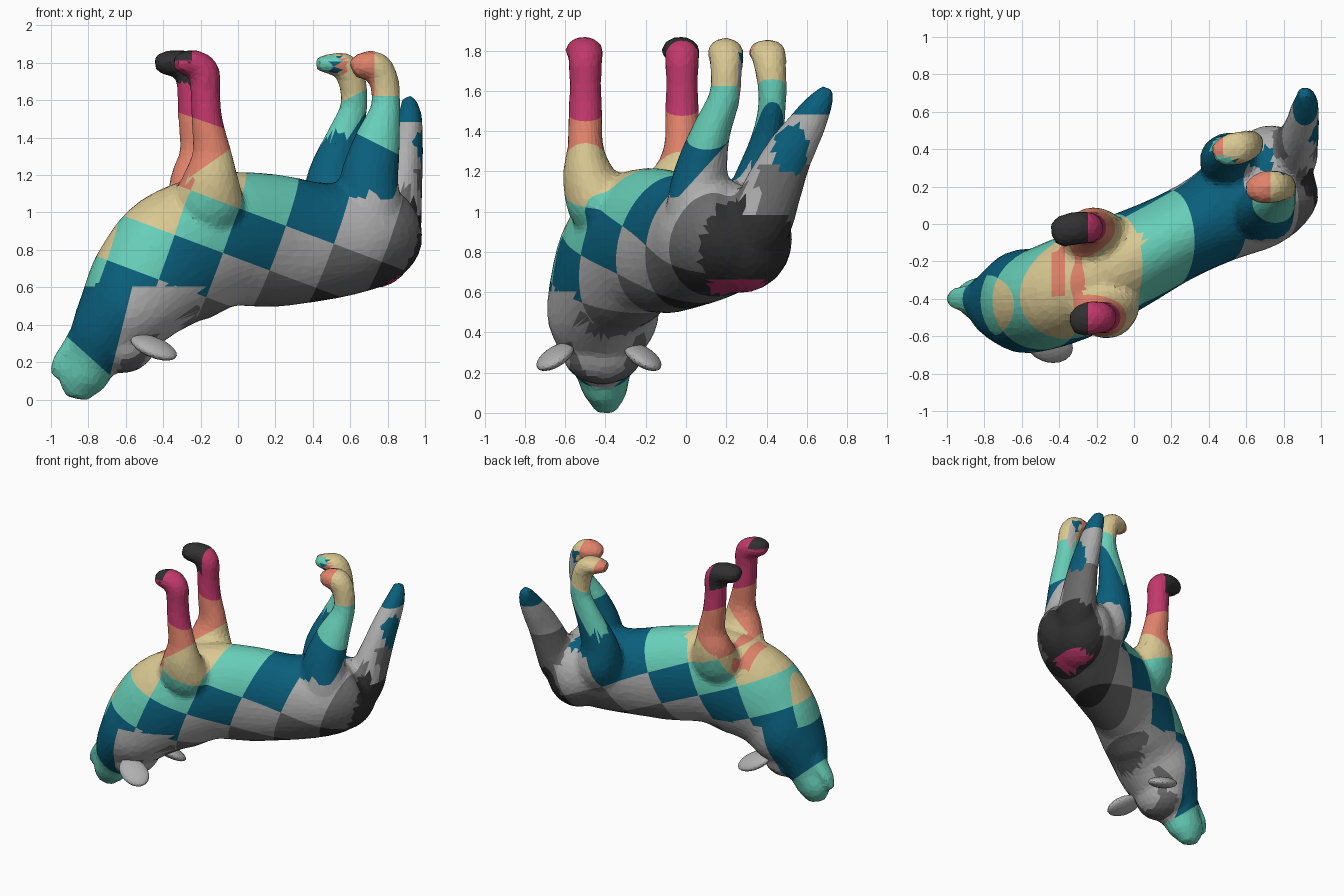
import bpy, bmesh, math
from mathutils import Vector, Matrix

if "Cube" in bpy.data.objects:
    bpy.data.objects.remove(bpy.data.objects["Cube"])

# palette, in the cyclic order in which the patches follow each other
PALETTE = [
    ("magenta", (.54, .04, .148)), ("black", (.03, .03, .03)),
    ("dark_grey", (.15, .15, .15)), ("light_grey", (.43, .43, .43)),
    ("deep_blue", (.003, .113, .2)), ("teal", (.135, .62, .48)),
    ("beige", (.70, .58, .29)), ("salmon", (.76, .23, .15))]
MAGENTA, BLACK, DARK, LIGHT, BLUE, TEAL, BEIGE, SALMON = range(8)
mats = []
for name, c in PALETTE:
    m = bpy.data.materials.new(name)
    m.diffuse_color = (*c, 1)
    m.use_nodes = True
    m.node_tree.nodes["Principled BSDF"].inputs["Base Color"].default_value = m.diffuse_color
    mats.append(m)


def catmull(stations, sub=4):
    """Smoothly resample a list of tuples."""
    P = [Vector(s) for s in stations]
    P = [P[0]] + P + [P[-1]]
    out = []
    for i in range(1, len(P) - 2):
        a, b, c, d = P[i - 1:i + 3]
        for k in range(sub):
            t = k / sub
            out.append(.5 * (2 * b + (c - a) * t + (2 * a - 5 * b + 4 * c - d) * t * t
                             + (3 * b - a - 3 * c + d) * t ** 3))
    return out + [P[-1]]


def tube(bm, stations, n=20, side=None):
    """Elliptical tube; a station is (x, y, z, half width, half height)."""
    pts = catmull([s if len(s) == 5 else (*s, s[3]) for s in stations])
    rings = []
    for i, p in enumerate(pts):
        c = Vector(p[:3])
        t = (Vector(pts[min(i + 1, len(pts) - 1)][:3]) - Vector(pts[max(i - 1, 0)][:3])).normalized()
        lat = (side - t * side.dot(t) if side else t.cross(Vector((0, 0, 1)))).normalized()
        nor = lat.cross(t)
        rings.append([bm.verts.new(c + lat * p[3] * math.cos(a) + nor * p[4] * math.sin(a))
                      for a in (2 * math.pi * k / n for k in range(n))])
    for r, s in zip(rings, rings[1:]):
        for k in range(n):
            bm.faces.new((r[k], r[(k + 1) % n], s[(k + 1) % n], s[k]))
    bm.faces.new(rings[0][::-1])
    bm.faces.new(rings[-1])


def ellipsoid(bm, centre, radii, rot=Matrix()):
    bmesh.ops.create_icosphere(bm, subdivisions=3, radius=1, matrix=Matrix.Translation(centre)
                               @ rot @ Matrix.Diagonal((*radii, 1)))


bm = bmesh.new()
# snout, head, neck, trunk and rump as one bent spine
tube(bm, [(-.86, -.40, .02, .05, .06), (-.84, -.40, .11, .105, .125), (-.785, -.41, .22, .14, .14),
          (-.71, -.42, .35, .21, .20), (-.61, -.415, .48, .275, .26), (-.49, -.40, .63, .275, .32),
          (-.33, -.34, .77, .28, .37), (-.08, -.22, .87, .265, .36), (.20, -.08, .865, .24, .355),
          (.42, .03, .86, .25, .32), (.60, .13, .88, .29, .30), (.73, .21, .91, .28, .28),
          (.80, .30, .94, .22, .22), (.84, .35, .97, .12, .12)], 32)
# broad skull and rounded rump
ellipsoid(bm, (-.60, -.415, .31), (.17, .20, .15), Matrix.Rotation(math.radians(-25), 4, 'Y'))
ellipsoid(bm, (.73, .27, .88), (.23, .26, .27))
X, Y, Z = Matrix.Identity(3)
# tail
tube(bm, [(.80, .28, .80, .12), (.84, .36, .95, .14, .16), (.87, .42, 1.1, .115, .15),
          (.895, .50, 1.28, .095, .125), (.91, .59, 1.43, .08, .10), (.92, .65, 1.53, .065, .075),
          (.915, .685, 1.59, .05, .055), (.91, .70, 1.635, .035)], side=X)
# front legs
for x, y, dx in ((0, -.5, .0), (-.07, -.02, -.03)):
    inn = -.27 + (y + .26) * .4
    tube(bm, [(-.18 + x / 2, inn, .9, .12), (-.16 + x / 2, (inn + y) / 2, 1.06, .16, .19),
              (-.145 + x, y + (inn - y) * .1, 1.2, .13, .15),
              (-.14 + x, y, 1.34, .09, .105), (-.165 + x, y, 1.5, .085), (-.175 + x, y, 1.65, .08),
              (-.18 + x, y, 1.76, .085), (-.225 + x, y, 1.81, .09, .075),
              (-.29 + x + dx, y - .02, 1.815, .085, .065), (-.34 + x + dx, y - .03, 1.81, .05, .04)], side=Y)
# hind legs
tube(bm, [(.66, .14, .80, .15), (.70, .08, .98, .18), (.70, .07, 1.18, .14, .16), (.745, .12, 1.4, .10, .125),
          (.79, .19, 1.58, .08), (.78, .20, 1.72, .08), (.74, .20, 1.795, .09, .08),
          (.67, .19, 1.80, .085, .075), (.61, .18, 1.78, .05)], side=Y)
tube(bm, [(.60, .22, .82, .14), (.53, .32, 1.0, .17), (.50, .36, 1.18, .12, .14), (.56, .41, 1.4, .08, .10),
          (.62, .43, 1.58, .07, .075), (.61, .42, 1.72, .08, .075), (.57, .41, 1.80, .09, .07),
          (.49, .39, 1.81, .085, .055), (.42, .38, 1.81, .045, .04)], side=Y)
# lower jaw
tube(bm, [(-.86, -.40, .36, .07, .05), (-.91, -.40, .29, .07, .04), (-.965, -.40, .22, .06, .03),
          (-.985, -.40, .14, .035, .02)], 12, side=Y)
bmesh.ops.recalc_face_normals(bm, faces=bm.faces)
me = bpy.data.meshes.new("animal_body")
bm.to_mesh(me)
bm.free()
for m in mats:
    me.materials.append(m)
body = bpy.data.objects.new("animal_body", me)
bpy.context.collection.objects.link(body)
bpy.context.view_layer.objects.active = body
body.select_set(True)


def apply(kind, **kw):
    m = body.modifiers.new(kind, kind)
    for k, v in kw.items():
        setattr(m, k, v)
    bpy.ops.object.modifier_apply(modifier=m.name)


# fuse the limbs, soften the joints and reduce to facets
apply('REMESH', mode='VOXEL', voxel_size=.02)
apply('SMOOTH', factor=.5, iterations=8)
apply('DECIMATE', ratio=8000 / (2 * len(body.data.polygons)))
bm = bmesh.new()
bm.from_mesh(body.data)

# zones of the body
is_head = lambda c: c.z < .62 and c.x < -.22
is_tail = lambda c: c.x > .74 and c.y > .29 and c.z > 1.0
is_front = lambda c: c.x < .05 and c.z > 1.19
is_near = lambda c: c.x > .3 and c.z > 1.1 and c.y < .31 - (c.x - .65) * .3
is_far = lambda c: .3 < c.x < .74 and c.z > 1.1 and not is_near(c)
is_trunk = lambda c: (c.z < 1.25) and not is_head(c)

# trunk patches: a tilted grid, one palette step per cell
U, V = Vector((.87, .1, -.33)), Vector((.35, 0, .935))
U0, US, V0, VS = -.12, .266, .973, .253


def line(a, b, c, d):
    return Vector((a, b, c)), d


# colour boundaries: (plane normal, distance)
TEAL_L, BLUE_L = line(.9, 0, 1, -.47), line(1, 0, -.25, -.72)
SALMON_F, MAGENTA_F = line(-.7, 0, 1, 1.385), line(.35, 0, 1, 1.44)
BLUE_N, TEAL_N, BEIGE_N, TOE_N = line(0, -1.1, 1, 1.13), line(.5, 0, 1, 1.755), line(0, 0, 1, 1.64), line(1, 0, 0, .73)
TEAL_R, BEIGE_R, TOE_R = line(-1.5, 0, 1, .53), line(-.5, 0, 1, 1.33), line(1, 0, 0, .475)
TOE_F = line(1, 0, 0, -.245)


def above(c, l):
    return l[0].dot(c) > l[1]


def colour(c, n):
    if is_head(c):
        if not above(c, TEAL_L):
            return TEAL
        if not above(c, BLUE_L):
            return BLUE
        return DARK if n.z < -.35 and -.58 < c.y < -.2 and math.sin(c.x * 26 - c.z * 12) > 0 else LIGHT
    if is_tail(c):
        if c.z > 1.5 or (n.x > .3 and (c.y - .52) ** 2 + ((c.z - 1.32) * .7) ** 2 < .0075):
            return BLUE
        return LIGHT if c.z > 1.25 or c.y < .36 else DARK
    if is_front(c):
        if above(c, MAGENTA_F):
            toe = not above(c, TOE_F) and c.z > (1.83 if c.y < -.25 else 1.7)
            return BLACK if toe else MAGENTA
        return SALMON if above(c, SALMON_F) else BEIGE
    if is_near(c) and above(c, BLUE_N) and c.x > .55:
        if above(c, BEIGE_N):
            return BEIGE if above(c, TOE_N) else SALMON
        return TEAL if above(c, TEAL_N) else BLUE
    if is_far(c):
        if above(c, BEIGE_R):
            return BEIGE if above(c, TOE_R) else SALMON
        return TEAL if above(c, TEAL_R) and c.z > 1.3 else BLUE
    # rump
    if c.x > .72 and c.z < .68 and .12 < c.y < .39:
        return MAGENTA
    if c.x > .6 and (c - Vector((.9, .31, .83))).length < .25:
        return BLACK
    # salmon arc on the belly
    if -.44 < c.x < -.37 and c.y > -.38 and c.z > 1.03:
        return SALMON
    row = math.floor((V.dot(c) - V0) / VS)
    return int(4 - math.floor((U.dot(c) - U0) / US) + min(row, 0)) % 8


def cut(l, keep):
    """Split the faces of one zone along a colour boundary."""
    normal, d = l
    faces = [f for f in bm.faces if keep(f.calc_center_median())]
    geom = faces + list({e for f in faces for e in f.edges}) + list({v for f in faces for v in f.verts})
    bmesh.ops.bisect_plane(bm, geom=geom, dist=1e-5, plane_co=normal * (d / normal.length_squared),
                           plane_no=normal.normalized())


for k in range(-4, 4):
    cut((U, U0 + k * US), is_trunk)
    cut((V, V0 + k * VS), is_trunk)
cut((Z, .62), lambda c: c.x < -.15)
for l in (TEAL_L, BLUE_L):
    cut(l, is_head)
for l in (SALMON_F, MAGENTA_F, TOE_F, (Z, 1.83)):
    cut(l, is_front)
for l in (BLUE_N, TEAL_N, BEIGE_N, TOE_N):
    cut(l, is_near)
for l in (TEAL_R, BEIGE_R, TOE_R):
    cut(l, is_far)
for z in (1.0, 1.25, 1.5):
    cut((Z, z), lambda c: c.x > .7 and c.y > .25)
cut((Z, .68), lambda c: c.x > .7)
for x in (-.44, -.37):
    cut((X, x), lambda c: c.z > 1)
bm.normal_update()
for f in bm.faces:
    f.material_index = colour(f.calc_center_median(), f.normal)
    f.smooth = False
bm.to_mesh(body.data)
bm.free()

# ears: flat drooping discs on each side of the skull
ears = []
for name, s, y in (("near_ear", -1, -.65), ("far_ear", 1, -.215)):
    bm = bmesh.new()
    ellipsoid(bm, (-.45, y, .295), (.135, .095, .042),
              Matrix.Rotation(s * .35, 4, 'Z') @ Matrix.Rotation(math.radians(24), 4, 'Y')
              @ Matrix.Rotation(s * -.3, 4, 'X'))
    me = bpy.data.meshes.new(name)
    bm.to_mesh(me)
    bm.free()
    me.materials.append(mats[LIGHT])
    ob = bpy.data.objects.new(name, me)
    bpy.context.collection.objects.link(ob)
    ears.append(ob)

# stand on the ground
low = min(v.co.z for v in body.data.vertices)
for ob in [body] + ears:
    ob.data.transform(Matrix.Translation((0, 0, -low)))
